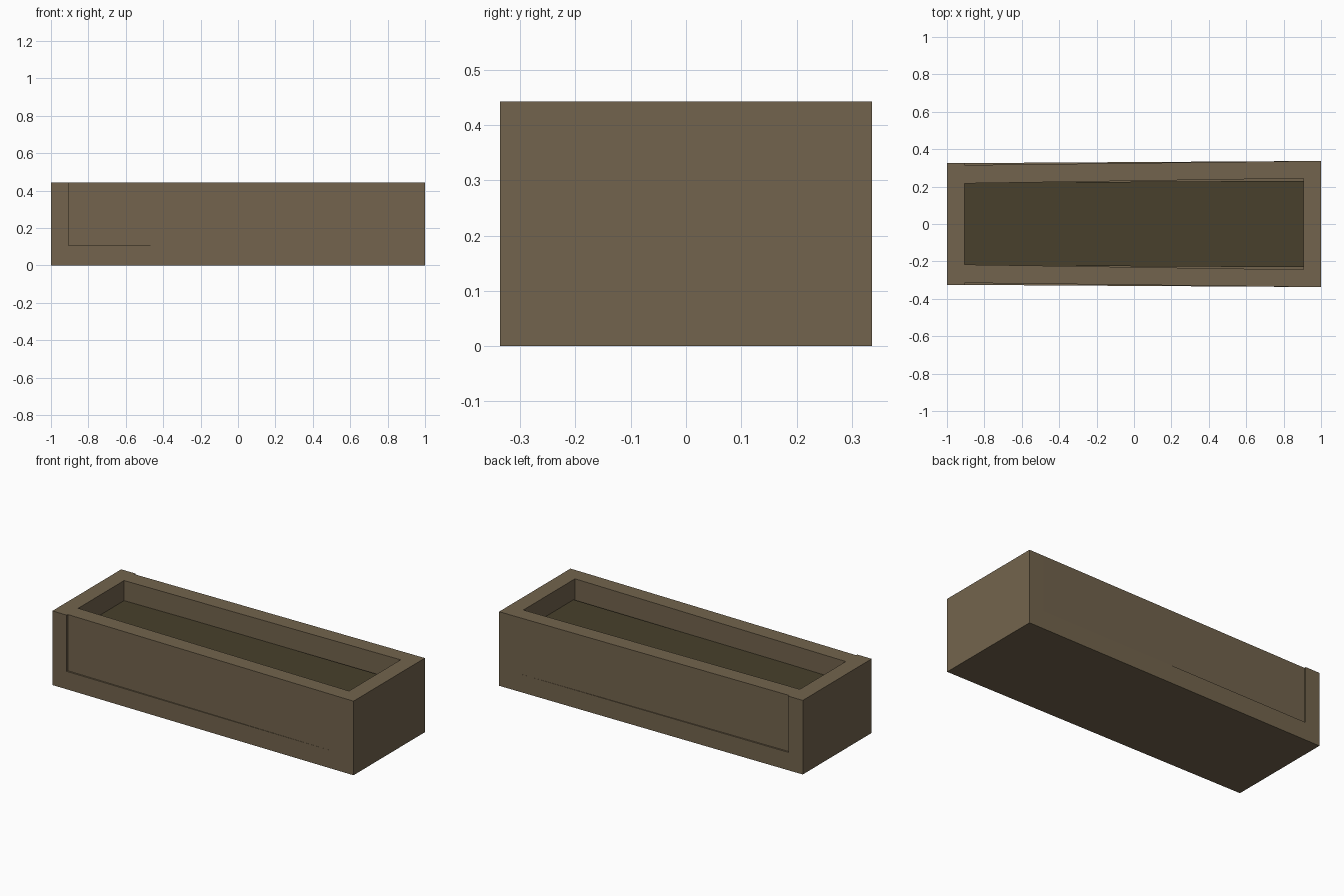
import bpy, bmesh

if "Cube" in bpy.data.objects:
    bpy.data.objects.remove(bpy.data.objects["Cube"])


def material(name, rgb):
    m = bpy.data.materials.new(name)
    m.diffuse_color = (*rgb, 1)
    m.use_nodes = True
    m.node_tree.nodes["Principled BSDF"].inputs["Base Color"].default_value = m.diffuse_color
    return m


wood = material("brown_wood", (0.171, 0.127, 0.074))
soil = material("dark_soil", (0.065, 0.051, 0.025))


def slab(name, x0, x1, left, right, z0, z1, mat):
    """Tapered block; left and right are (y_min, y_max) at x0 and x1."""
    bm = bmesh.new()
    outline = [(x0, left[0]), (x1, right[0]), (x1, right[1]), (x0, left[1])]
    base = bm.faces.new([bm.verts.new((x, y, z0)) for x, y in outline])
    top = bmesh.ops.extrude_face_region(bm, geom=[base])["geom"]
    verts = [g for g in top if isinstance(g, bmesh.types.BMVert)]
    bmesh.ops.translate(bm, vec=(0, 0, z1 - z0), verts=verts)
    bmesh.ops.recalc_face_normals(bm, faces=bm.faces)
    mesh = bpy.data.meshes.new(name)
    bm.to_mesh(mesh)
    bm.free()
    mesh.materials.append(mat)
    ob = bpy.data.objects.new(name, mesh)
    bpy.context.collection.objects.link(ob)


def half(x):
    """Half width of the tapered body at x."""
    return 0.331 + 0.006 * x


def sym(w):
    return (-w, w)


H, BASE, E = 0.443, 0.107, 0.905

# Base and end blocks
slab("base", -1, 1, sym(half(-1)), sym(half(1)), 0, BASE, wood)
slab("left_end", -1, -E, sym(half(-1)), sym(half(-E)), BASE, H, wood)
slab("right_end", E, 1, sym(half(E)), sym(half(1)), BASE, H, wood)

# Side boards, slightly recessed at the narrow end
for name, s in (("front_board", -1), ("back_board", 1)):
    slab(name, -E, E, sorted((s * 0.217, s * 0.315)),
         sorted((s * 0.244, s * half(E))), BASE, H, wood)

# Soil filling, leaving a narrow gap at the wide end
slab("soil", -E, E, sym(0.221), sym(0.231), BASE, 0.323, soil)
